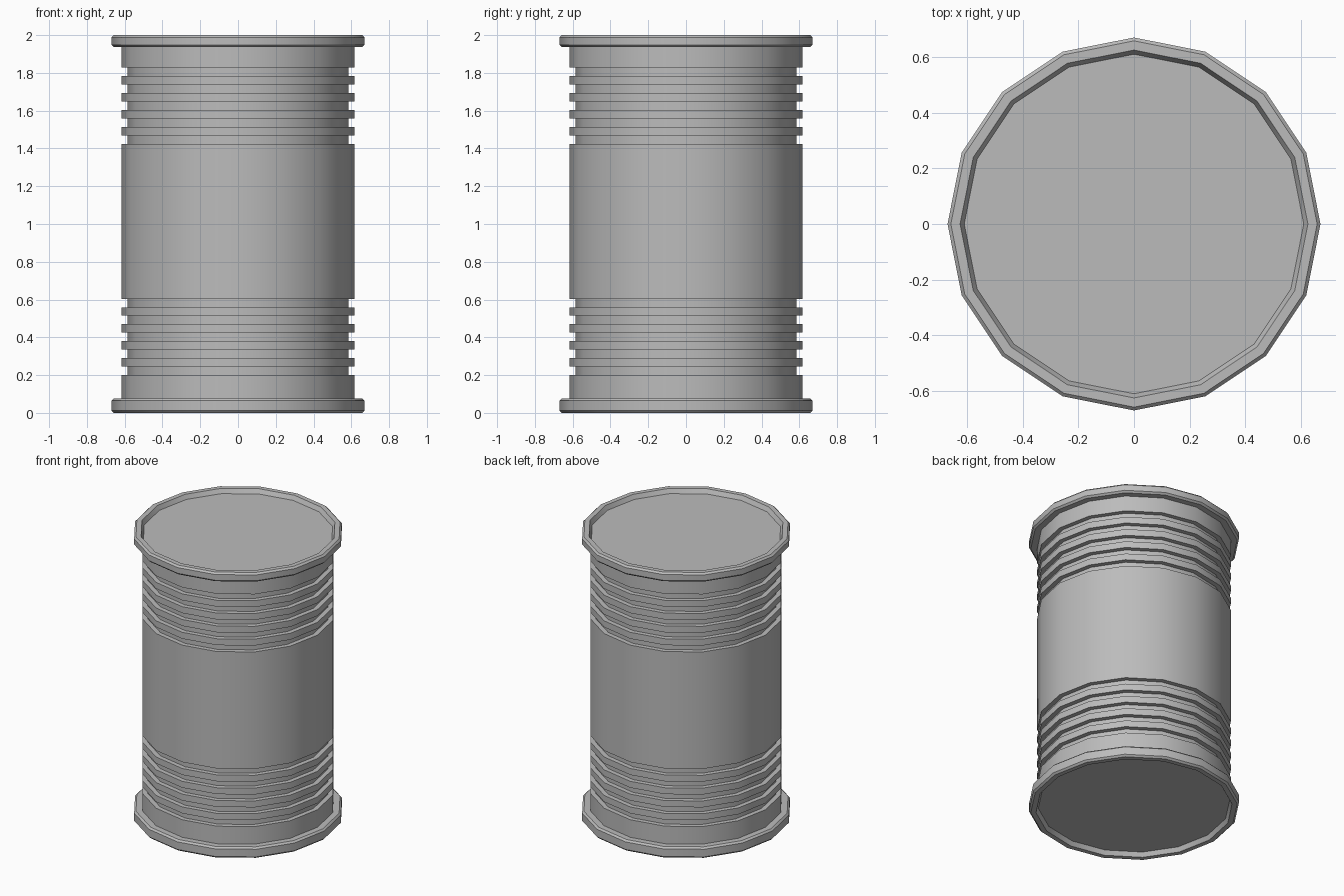
import bpy, bmesh
from math import cos, sin, tau, radians

cube = bpy.data.objects.get("Cube")
if cube:
    bpy.data.objects.remove(cube, do_unlink=True)

SIDES = 16
R_BODY, R_GROOVE, R_RIM, R_LIP, R_LID = 0.617, 0.585, 0.67, 0.625, 0.61
RIB = 0.0449

metal = bpy.data.materials.new("grey metal")
metal.use_nodes = True
grey = (0.5, 0.5, 0.5, 1)
metal.diffuse_color = grey
metal.node_tree.nodes["Principled BSDF"].inputs["Base Color"].default_value = grey


def lathe(name, profile):
    """Spin an (r, z) profile, bottom to top, into a 16-sided solid."""
    bm = bmesh.new()
    rings = [[bm.verts.new((r * cos(tau * i / SIDES), r * sin(tau * i / SIDES), z))
              for i in range(SIDES)] for r, z in profile]
    for low, high in zip(rings, rings[1:]):
        for i in range(SIDES):
            j = (i + 1) % SIDES
            bm.faces.new((low[i], low[j], high[j], high[i]))
    bm.faces.new(rings[0][::-1])
    bm.faces.new(rings[-1])
    mesh = bpy.data.meshes.new(name)
    bm.to_mesh(mesh)
    bm.free()
    mesh.materials.append(metal)
    obj = bpy.data.objects.new(name, mesh)
    bpy.context.collection.objects.link(obj)
    bpy.ops.object.select_all(action='DESELECT')
    obj.select_set(True)
    bpy.context.view_layer.objects.active = obj
    bpy.ops.object.shade_smooth_by_angle(angle=radians(30))
    return obj


def ribs(start):
    """Five square grooves separated by four ribs."""
    points = []
    for k in range(5):
        low = start + 2 * k * RIB
        points += [(R_BODY, low), (R_GROOVE, low),
                   (R_GROOVE, low + RIB), (R_BODY, low + RIB)]
    return points


# Ribbed body
lathe("can_body", [(R_BODY, 0.05)] + ribs(0.2) + ribs(1.424) + [(R_BODY, 1.96)])


# Rolled end rims with a recessed lid
def end_cap(name, outer, inner):
    d = 1 if outer > inner else -1
    b = 0.012
    profile = [(R_BODY - 0.01, inner), (R_RIM - b, inner), (R_RIM, inner + d * b),
               (R_RIM, outer - d * b), (R_RIM - b, outer), (R_LIP, outer),
               (R_LID, outer - d * 0.03)]
    lathe(name, profile if d > 0 else profile[::-1])


end_cap("top_rim", 2.0, 1.936)
end_cap("bottom_rim", 0.0, 0.077)
